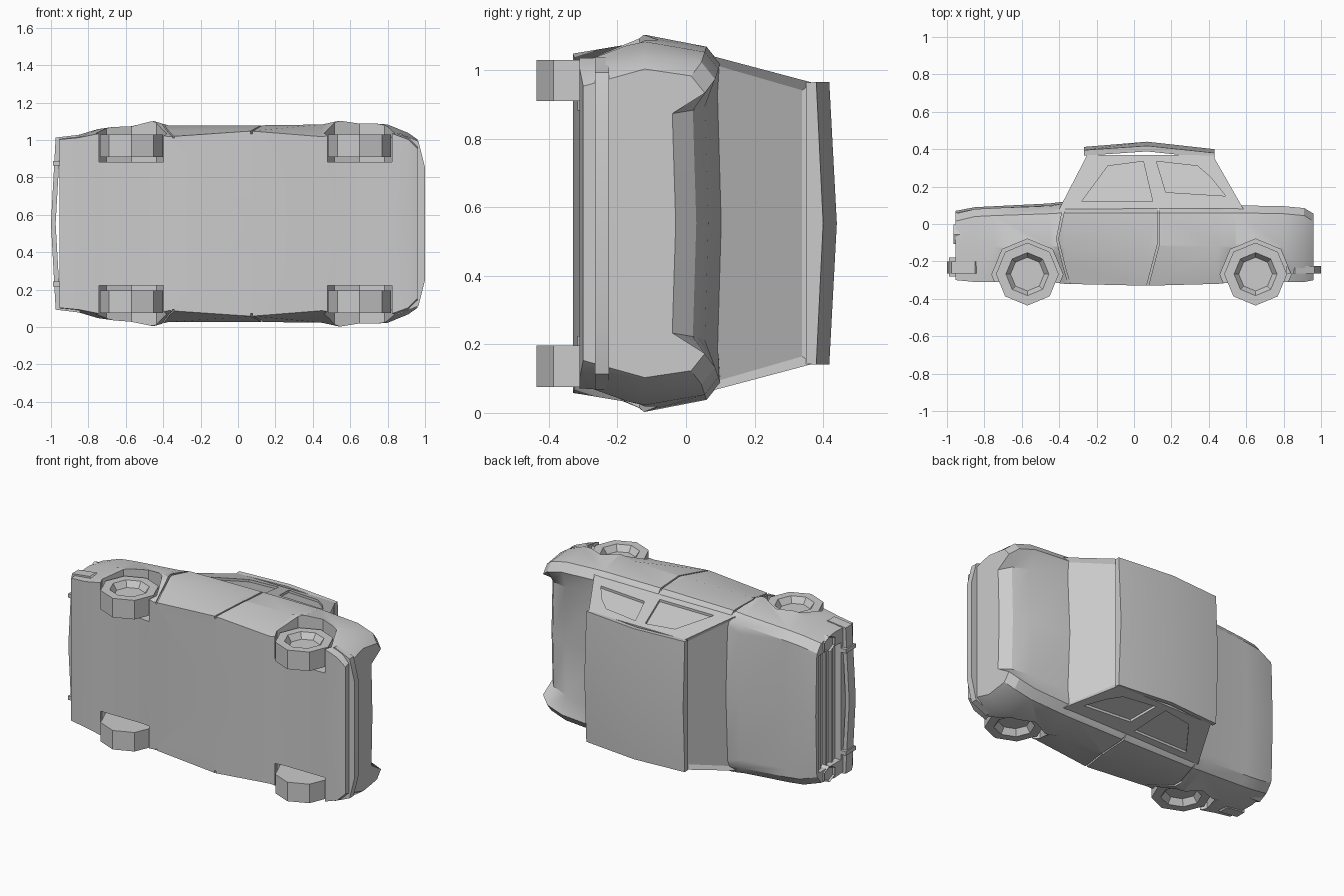
import bpy, bmesh
from math import cos, sin, pi, radians

cube = bpy.data.objects.get("Cube")
if cube:
    bpy.data.objects.remove(cube)

MID = 0.553  # height of the car's centre plane: the car lies on its side

grey = bpy.data.materials.new("plain grey")
grey.use_nodes = True
grey.diffuse_color = (0.6, 0.6, 0.6, 1)
grey.node_tree.nodes["Principled BSDF"].inputs["Base Color"].default_value = (0.6, 0.6, 0.6, 1)


def loft(name, rings, smooth=30):
    """Skin closed rings of (along, up, sideways) points and cap both ends."""
    bm = bmesh.new()
    rows = [[bm.verts.new((x, y, MID + w)) for x, y, w in ring] for ring in rings]
    n = len(rows[0])
    for a, b in zip(rows, rows[1:]):
        for i in range(n):
            j = (i + 1) % n
            bm.faces.new((a[i], a[j], b[j], b[i]))
    bm.faces.new(rows[0])
    bm.faces.new(rows[-1])
    bmesh.ops.recalc_face_normals(bm, faces=bm.faces)
    mesh = bpy.data.meshes.new(name)
    bm.to_mesh(mesh)
    bm.free()
    mesh.materials.append(grey)
    ob = bpy.data.objects.new(name, mesh)
    bpy.context.collection.objects.link(ob)
    shade(ob, smooth)
    return ob


def shade(ob, angle):
    bpy.ops.object.select_all(action="DESELECT")
    bpy.context.view_layer.objects.active = ob
    ob.select_set(True)
    bpy.ops.object.shade_smooth_by_angle(angle=radians(angle))


def cut(ob, cutter):
    """Subtract a cutter and throw it away."""
    bpy.context.view_layer.objects.active = ob
    mod = ob.modifiers.new("cut", "BOOLEAN")
    mod.object = cutter
    mod.solver = "EXACT"
    bpy.ops.object.modifier_apply(modifier=mod.name)
    bpy.data.objects.remove(cutter)


def octagon(cx, cy, r, w):
    return [(cx + r * cos(i * pi / 4), cy + r * sin(i * pi / 4), w) for i in range(8)]


def box(name, x0, x1, y0, y1, w0, w1):
    return loft(name, [[(x, y0, w0), (x, y1, w0), (x, y1, w1), (x, y0, w1)] for x in (x0, x1)])


def symmetric(x, half):
    """Full cross-section from (up, half width) points, first and last on the centre."""
    return [(x, y, w) for y, w in half] + [(x, y, -w) for y, w in half[-2:0:-1]]


# Lower body: x, floor, sill, flank, shoulder, deck edge widths, fender top, deck height
stations = [
    (-0.955, -0.30, 0.45, 0.46, 0.44, 0.37, 0.055, 0.06),
    (-0.85, -0.31, 0.46, 0.475, 0.47, 0.38, 0.08, 0.08),
    (-0.75, -0.31, 0.48, 0.505, 0.48, 0.38, 0.085, 0.085),
    (-0.45, -0.31, 0.48, 0.548, 0.50, 0.40, 0.095, 0.10),
    (-0.37, -0.32, 0.465, 0.525, 0.51, 0.42, 0.10, 0.11),
    (0.07, -0.33, 0.495, 0.525, 0.515, 0.42, 0.10, 0.11),
    (0.45, -0.32, 0.465, 0.53, 0.515, 0.42, 0.10, 0.105),
    (0.54, -0.31, 0.48, 0.55, 0.515, 0.38, 0.10, 0.095),
    (0.80, -0.31, 0.49, 0.53, 0.50, 0.34, 0.095, 0.055),
    (0.91, -0.31, 0.45, 0.485, 0.47, 0.33, 0.085, 0.02),
    (0.96, -0.30, 0.40, 0.45, 0.43, 0.32, 0.055, -0.04),
]
body = loft("lower_body", [
    symmetric(x, [(yb, 0), (yb, wb), (-0.12, wm), (yf - 0.04, ws), (yf, ws - 0.05),
                  (yd, wi), (yd + 0.01, 0)])
    for x, yb, wb, wm, ws, wi, yf, yd in stations])

# Grille recess with bars
cut(body, box("grille_cutter", -1.1, -0.915, -0.18, 0.035, -0.37, 0.37))
for i, y in enumerate((-0.13, -0.07, -0.01)):
    box(f"grille_bar_{i + 1}", -0.93, -0.91, y - 0.01, y + 0.01, -0.37, 0.37)

# Cabin with inset windscreen and rear window
cabin = loft("cabin", [
    [(-0.40, 0.08, -0.487), (0.585, 0.08, -0.487), (0.585, 0.08, 0.487), (-0.40, 0.08, 0.487)],
    [(-0.25, 0.37, -0.41), (0.42, 0.37, -0.41), (0.42, 0.37, 0.41), (-0.25, 0.37, 0.41)]])
bm = bmesh.new()
bm.from_mesh(cabin.data)
bm.normal_update()
panes = [f for f in bm.faces if abs(f.normal.x) > 0.5]
bmesh.ops.inset_individual(bm, faces=panes, thickness=0.035, depth=-0.015)
bm.to_mesh(cabin.data)
bm.free()

front_window = [(-0.28, 0.12), (-0.14, 0.31), (0.05, 0.335), (0.10, 0.12)]
rear_window = [(0.12, 0.335), (0.34, 0.31), (0.41, 0.25), (0.49, 0.15), (0.17, 0.17)]
front_seam = [(-0.37, 0.12, 0.46), (-0.38, 0.06, 0.51), (-0.41, -0.08, 0.53),
              (-0.37, -0.24, 0.49), (-0.34, -0.34, 0.465)]
rear_seam = [(0.13, 0.12, 0.46), (0.13, 0.06, 0.515), (0.13, -0.11, 0.525), (0.07, -0.34, 0.49)]
wheels = (("front", -0.57), ("rear", 0.65))

for side, s in (("left", -1), ("right", 1)):
    # Side windows sunk into the sloping cabin walls
    for outline in (front_window, rear_window):
        cut(cabin, loft("window_cutter", [
            [(x, y, s * (0.487 - 0.265 * (y - 0.08) + d)) for x, y in outline]
            for d in (-0.015, 0.1)]))
    # Wheel wells and wheels with dished hubs
    for end, cx in wheels:
        cut(body, loft("well_cutter", [octagon(cx, -0.27, 0.19, s * w) for w in (0.33, 0.7)]))
        loft(f"{end}_{side}_wheel", [octagon(cx, -0.268, r, s * w) for r, w in (
            (0.168, 0.357), (0.168, 0.477), (0.115, 0.477), (0.09, 0.44))], 20)
    # Door seams
    for path in (front_seam, rear_seam):
        cut(body, loft("seam_cutter", [
            [(x - 0.005, y, s * (w - 0.012)), (x + 0.005, y, s * (w - 0.012)),
             (x + 0.005, y, s * (w + 0.08)), (x - 0.005, y, s * (w + 0.08))]
            for x, y, w in path]))
    # Headlight pods and front bumper overriders
    loft(f"{side}_headlight", [
        [(x, -0.055 + 0.06 * k * sin(a * pi / 3), s * (0.41 + 0.05 * k * cos(a * pi / 3)))
         for a in range(6)] for x, k in ((-0.90, 1), (-0.965, 1), (-0.95, 0.75))])
    box(f"{side}_overrider", -0.99, -0.93, -0.28, -0.18, s * 0.31, s * 0.335)

# Roof slab, crowned across and along
loft("roof", [
    symmetric(x, [(ye - 0.03, 0), (ye - 0.03, 0.41), (ye, 0.412), (yc, 0)])
    for x, ye, yc in ((-0.268, 0.395, 0.412), (0.07, 0.418, 0.44), (0.43, 0.38, 0.40))])


def bumper(name, outer, y0, y1, thick):
    """Bar wrapped round a car end, following (along, half width) points."""
    path = outer + [(x, -w) for x, w in reversed(outer) if w]
    loft(name, [[(x, y0, w), (x, y1, w), (x - t, y1, w * k), (x - t, y0, w * k)]
                for x, w in path for t, k in [(thick, 0.95)]])


bumper("front_bumper", [(-0.85, 0.475), (-0.975, 0.46), (-1.0, 0)], -0.265, -0.20, -0.025)
bumper("rear_bumper", [(0.86, 0.485), (0.965, 0.44), (1.0, 0.30)], -0.265, -0.225, 0.045)

for ob in (body, cabin):
    shade(ob, 30)
